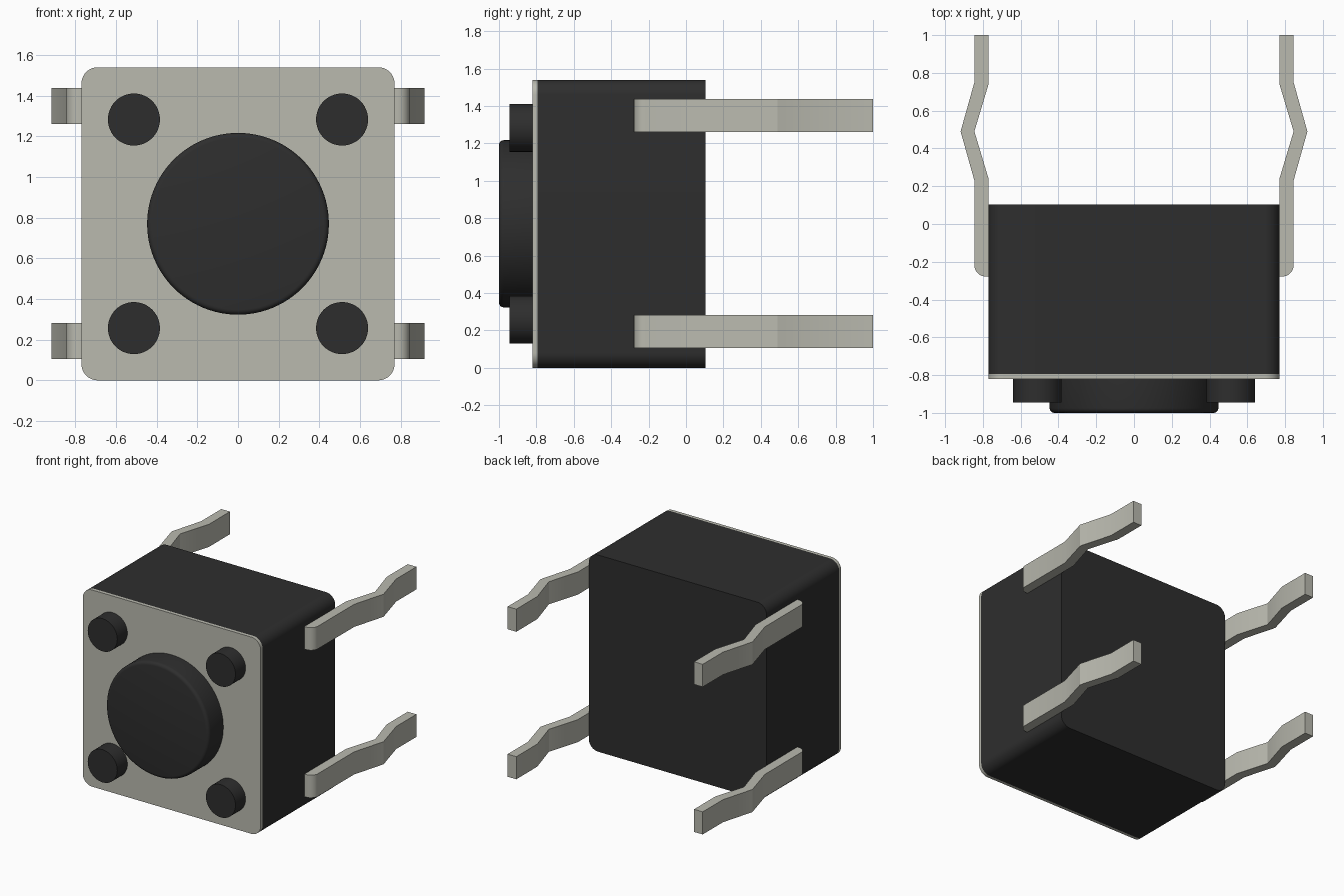
import bpy, bmesh, math
from mathutils import Vector

if "Cube" in bpy.data.objects:
    bpy.data.objects.remove(bpy.data.objects["Cube"])


def material(name, rgb):
    m = bpy.data.materials.new(name)
    m.diffuse_color = (*rgb, 1)
    m.use_nodes = True
    m.node_tree.nodes["Principled BSDF"].inputs["Base Color"].default_value = m.diffuse_color
    return m


BLACK = material("black_plastic", (0.027, 0.027, 0.027))
METAL = material("pale_metal", (0.49, 0.49, 0.43))


def prism(name, base, offset, mat, rim=0):
    """Extrude a closed outline by offset; rim rounds the far edge."""
    bm = bmesh.new()
    face = bm.faces.new([bm.verts.new(p) for p in base])
    ext = bmesh.ops.extrude_face_region(bm, geom=[face], use_keep_orig=True)
    far = [v for v in ext["geom"] if isinstance(v, bmesh.types.BMVert)]
    bmesh.ops.translate(bm, verts=far, vec=Vector(offset))
    bmesh.ops.recalc_face_normals(bm, faces=bm.faces)
    if rim:
        edges = [e for e in bm.edges if all(v in far for v in e.verts)]
        bmesh.ops.bevel(bm, geom=edges, offset=rim, segments=4,
                        profile=0.5, affect='EDGES')
    mesh = bpy.data.meshes.new(name)
    bm.to_mesh(mesh)
    bm.free()
    mesh.materials.append(mat)
    ob = bpy.data.objects.new(name, mesh)
    bpy.context.collection.objects.link(ob)
    bpy.ops.object.select_all(action='DESELECT')
    ob.select_set(True)
    bpy.context.view_layer.objects.active = ob
    bpy.ops.object.shade_smooth_by_angle(angle=math.radians(30))
    return ob


def arc(cx, cy, r, a0, a1, n):
    return [(cx + r * math.cos(math.radians(a0 + (a1 - a0) * i / n)),
             cy + r * math.sin(math.radians(a0 + (a1 - a0) * i / n)))
            for i in range(n + 1)]


def rounded_square(half, r, y):
    pts = []
    for k, (sx, sz) in enumerate([(1, 1), (-1, 1), (-1, -1), (1, -1)]):
        pts += arc(sx * (half - r), half + sz * (half - r), r, 90 * k, 90 * k + 90, 10)
    return [(x, y, z) for x, z in pts]


def circle(cx, cz, r, y, n):
    return [(x, y, z) for x, z in arc(cx, cz, r, 0, 360, n)[:-1]]


H = 0.77

# Housing and metal front plate
prism("housing", rounded_square(H, 0.08, 0.103), (0, -0.898, 0), BLACK)
prism("front_plate", rounded_square(H, 0.08, -0.795), (0, -0.025, 0), METAL)

# Round push button
prism("push_button", circle(0, H, 0.447, -0.81, 96), (0, -0.19, 0), BLACK, rim=0.025)

# Corner pegs and bent legs
for sx, side in ((-1, "left"), (1, "right")):
    for z, level in ((0.257, "lower"), (1.283, "upper")):
        prism(f"peg_{level}_{side}", circle(sx * 0.512, z, 0.128, -0.81, 48),
              (0, -0.135, 0), BLACK)
    outline = [(0.77, -0.278)] + arc(0.785, -0.218, 0.06, -90, 0, 8)
    outline += [(0.845, 0.23), (0.918, 0.49), (0.845, 0.75), (0.845, 1.0),
                (0.77, 1.0), (0.77, 0.74), (0.845, 0.49), (0.77, 0.24)]
    for z, level in ((0.105, "lower"), (1.26, "upper")):
        prism(f"leg_{level}_{side}", [(sx * x, y, z) for x, y in outline],
              (0, 0, 0.177), METAL)
